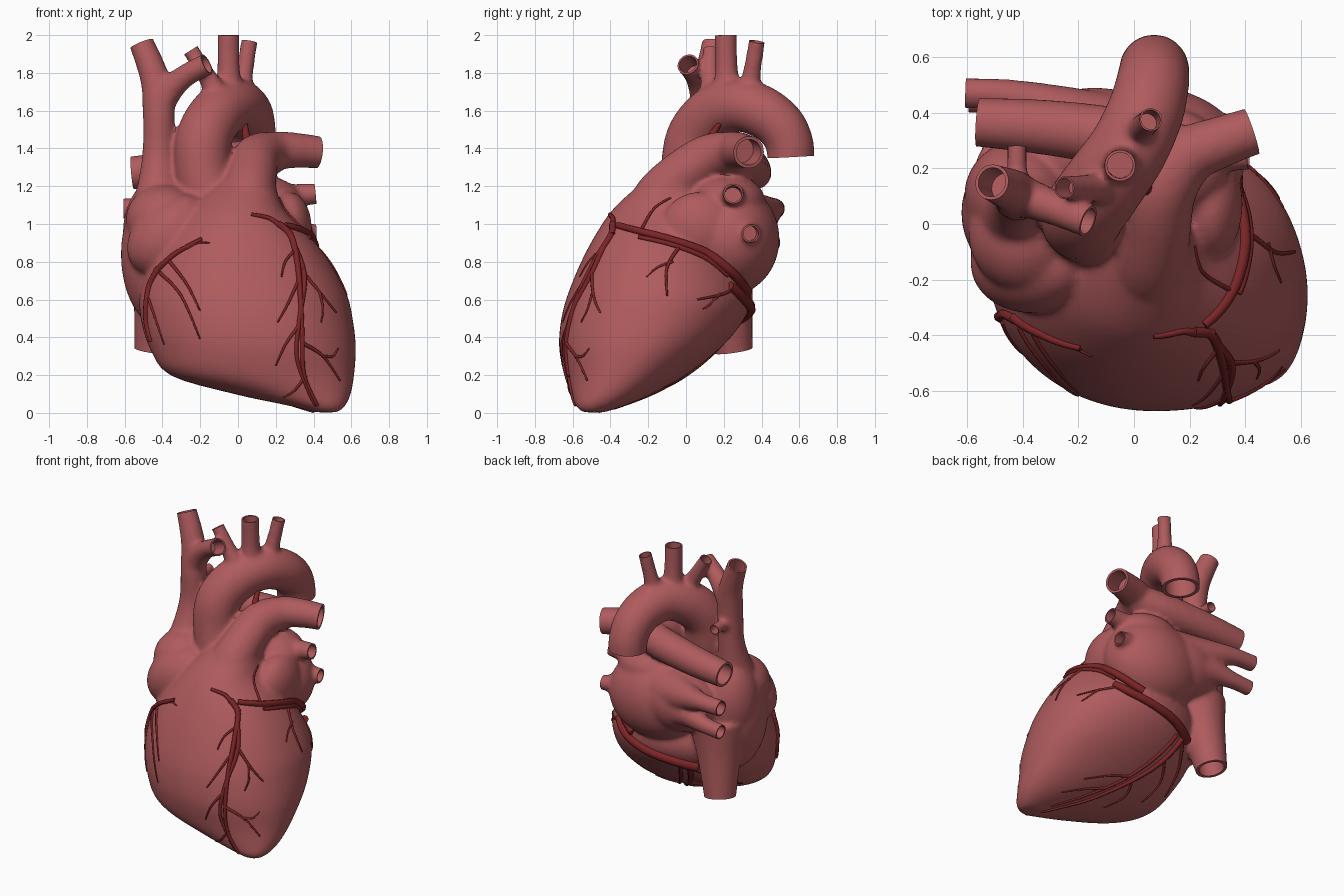
import bpy, bmesh
from math import sin, cos, pi, radians, copysign
from mathutils import Vector, Matrix, Euler
from mathutils.bvhtree import BVHTree


def spline(pts, n=6):
    pts = [Vector(p) for p in pts]
    out, last = [], len(pts) - 1
    for i in range(last):
        p0, p1, p2, p3 = pts[max(i - 1, 0)], pts[i], pts[i + 1], pts[min(i + 2, last)]
        for k in range(n):
            t = k / n
            out.append((p1 * 2 + (p2 - p0) * t + (p0 * 2 - p1 * 5 + p2 * 4 - p3) * t ** 2
                        + (p1 * 3 - p0 - p2 * 3 + p3) * t ** 3) * 0.5)
    return out + [pts[-1]]


def skin(bm, rings):
    vr = [[bm.verts.new(c) for c in r] for r in rings]
    for a, b in zip(vr, vr[1:]):
        for i in range(len(a)):
            bm.faces.new((a[i - 1], a[i], b[i], b[i - 1]))
    bm.faces.new(vr[0])
    bm.faces.new(vr[-1])


def sweep(bm, pts, sides=28):
    """Round tube through (x, y, z, radius) points."""
    P = [Vector(p[:3]) for p in pts]
    t = (P[1] - P[0] if P[1] != P[0] else P[2] - P[0]).normalized()
    q = t.to_track_quat('Z', 'Y')
    rings = []
    for i, p in enumerate(P):
        t2 = (P[min(i + 1, len(P) - 1)] - P[max(i - 1, 0)]).normalized()
        q = t.rotation_difference(t2) @ q
        t = t2
        rings.append([p + q @ Vector((cos(a), sin(a), 0)) * pts[i][3]
                      for a in (2 * pi * k / sides for k in range(sides))])
    skin(bm, rings)


def blob(bm, c, r, rot=(0, 0, 0)):
    m = Matrix.Translation(c) @ Euler(rot).to_matrix().to_4x4() @ Matrix.Diagonal((*r, 1))
    bmesh.ops.create_icosphere(bm, subdivisions=4, radius=1, matrix=m)


def finish(bm, name):
    bmesh.ops.recalc_face_normals(bm, faces=bm.faces[:])
    me = bpy.data.meshes.new(name)
    bm.to_mesh(me)
    bm.free()
    ob = bpy.data.objects.new(name, me)
    bpy.context.collection.objects.link(ob)
    return ob


def colour(ob, name, rgb):
    mat = bpy.data.materials.new(name)
    mat.diffuse_color = (*rgb, 1)
    ob.data.materials.clear()
    ob.data.materials.append(mat)


solid, cuts = bmesh.new(), bmesh.new()


def vessel(*pts):
    """Great vessel: solid tube plus a cutter that trims and hollows its far end."""
    p = spline(pts)
    end, r = p[-1].to_3d(), p[-1][3]
    d = (end - p[-2].to_3d()).normalized()
    sweep(solid, p + [Vector((*(end + d * 0.035), r))])
    sweep(cuts, [(*(end + d * s), r * k) for s, k in
                 ((-min(0.13, 2 * r), 0.8), (0, 0.8), (0, 1.25), (0.07, 1.25))])


# ventricles: level sections z, x min, x max, y min, y max
sections = [(0.003, .41, .53, -.55, -.43), (.04, .26, .57, -.585, -.32), (.1, -.02, .597, -.61, -.18),
            (.2, -.36, .615, -.645, .0), (.35, -.47, .624, -.672, .19), (.5, -.515, .607, -.66, .31),
            (.63, -.52, .575, -.625, .345), (.8, -.46, .485, -.555, .28), (.95, -.36, .37, -.475, .2),
            (1.08, -.25, .245, -.385, .15), (1.2, -.13, .2, -.255, .12), (1.27, -.04, .19, -.16, .1)]
rings = []
for z, x0, x1, y0, y1 in spline(sections, 4):
    ring = []
    for k in range(64):
        c, s = cos(2 * pi * k / 64), sin(2 * pi * k / 64)
        e = 0.88 if c > 0 and s < 0 else 1.0  # fuller at the front right
        ring.append(Vector(((x0 + x1) / 2 + (x1 - x0) / 2 * copysign(abs(c) ** e, c),
                            (y0 + y1) / 2 + (y1 - y0) / 2 * copysign(abs(s) ** e, s), z)))
    rings.append(ring)
skin(solid, rings)

# right atrium and its appendage
blob(solid, (-.385, .04, .84), (.235, .25, .4))
blob(solid, (-.41, .1, .95), (.2, .2, .3))
blob(solid, (-.39, -.03, 1.02), (.205, .22, .19))
blob(solid, (-.355, -.13, .94), (.26, .19, .19), (0, -.7, .12))
blob(solid, (-.29, -.12, 1.05), (.125, .15, .11), (0, -.3, 0))
# left atrium and its appendage
blob(solid, (.05, .235, .92), (.35, .26, .295))
blob(solid, (-.14, .27, .96), (.3, .22, .22))
blob(solid, (-.22, .32, 1), (.22, .16, .16))
blob(solid, (.1, .22, 1.12), (.24, .2, .14))
blob(solid, (.27, .07, .98), (.12, .2, .19))

# aorta and its three branches
vessel((-.1, -.02, 1, .15), (-.18, .01, 1.25, .148), (-.18, .04, 1.45, .148), (-.11, .14, 1.58, .147),
       (-.02, .27, 1.63, .142), (.04, .4, 1.595, .138), (.066, .5, 1.52, .132), (.072, .547, 1.43, .127),
       (.072, .555, 1.355, .125))
vessel((-.08, .14, 1.62, .08), (-.14, .13, 1.74, .055), (-.2, .13, 1.84, .046), (-.25, .13, 1.92, .044))
vessel((-.04, .22, 1.66, .09), (-.05, .215, 1.8, .062), (-.05, .21, 2, .058))
vessel((.01, .32, 1.66, .08), (.03, .345, 1.78, .05), (.06, .375, 1.965, .044))
# pulmonary trunk with left and right arteries
vessel((.03, -.18, .95, .16), (.05, -.14, 1.12, .15), (.075, -.02, 1.26, .13), (.1, .12, 1.35, .125),
       (.19, .24, 1.385, .105), (.3, .29, 1.39, .094), (.422, .332, 1.38, .086))
vessel((.2, .24, 1.37, .1), (0, .3, 1.33, .108), (-.3, .345, 1.295, .1), (-.56, .365, 1.27, .088))
# upper and lower great veins, cross vein, small rear vein
vessel((-.41, .02, 1.05, .17), (-.42, .06, 1.2, .115), (-.42, .09, 1.38, .086), (-.42, .1, 1.6, .085),
       (-.44, .12, 1.77, .078), (-.51, .15, 1.955, .066))
vessel((-.38, .17, .82, .2), (-.41, .21, .6, .145), (-.445, .25, .33, .104))
vessel((-.43, .1, 1.58, .07), (-.36, .085, 1.71, .07), (-.27, .05, 1.79, .06), (-.165, .01, 1.845, .06))
vessel((-.42, .1, 1.5, .045), (-.42, .2, 1.52, .038), (-.42, .28, 1.52, .037))
# pulmonary veins
vessel((.16, .22, 1.05, .12), (.28, .245, 1.14, .07), (.41, .25, 1.16, .055))
vessel((.2, .3, .93, .12), (.3, .33, .95, .065), (.41, .345, .95, .05))
vessel((-.1, .31, 1.02, .17), (-.3, .41, 1.06, .095), (-.45, .46, 1.08, .06), (-.605, .47, 1.08, .055))
vessel((-.1, .31, .93, .17), (-.3, .4, .94, .095), (-.44, .44, .915, .058), (-.59, .45, .9, .052))

# fuse everything into one smooth body, then open the vessel ends
body = finish(solid, "heart_body")
cutter = finish(cuts, "vessel_end_cutter")
cutter.hide_render = True
mod = body.modifiers.new("fuse", 'REMESH')
mod.mode, mod.voxel_size = 'VOXEL', 0.014
mod = body.modifiers.new("soften", 'SMOOTH')
mod.factor, mod.iterations = 0.5, 10
mod = body.modifiers.new("hollow", 'BOOLEAN')
mod.operation, mod.solver, mod.object = 'DIFFERENCE', 'EXACT', cutter
dg = bpy.context.evaluated_depsgraph_get()
mesh = bpy.data.meshes.new_from_object(body.evaluated_get(dg))
body.modifiers.clear()
body.data = mesh
bpy.data.objects.remove(cutter)
mesh.shade_smooth()
mesh.set_sharp_from_angle(angle=radians(45))
colour(body, "heart_red", (.43, .105, .11))

# coronary vessels: drawn in one view and projected onto the body
tree = BVHTree.FromPolygons([v.co for v in mesh.vertices], [p.vertices[:] for p in mesh.polygons])
cast = {"front": (lambda u, v: (u, -2, v), (0, 1, 0)), "back": (lambda u, v: (u, 2, v), (0, -1, 0)),
        "right": (lambda u, v: (2, u, v), (-1, 0, 0)), "below": (lambda u, v: (u, v, -2), (0, 0, 1))}
cor = bmesh.new()


def coronary(view, r0, r1, *pts):
    org, d = cast[view]
    path = spline(pts, 7)
    out = []
    for i, (u, v) in enumerate(path):
        hit, nrm = tree.ray_cast(Vector(org(u, v)), Vector(d))[:2]
        r = r0 + (r1 - r0) * i / (len(path) - 1)
        if hit and (not out or (hit - out[-1].to_3d()).length < 0.16):
            out.append(Vector((*(hit + nrm * r * 0.2), r)))
    if len(out) > 2:
        sweep(cor, out, 8)


# front descending artery and vein with side branches
coronary("front", .01, .018, (.07, 1.05), (.16, 1.03), (.22, .99), (.28, .94))
coronary("front", .02, .009, (.21, 1), (.28, .93), (.315, .78), (.33, .6), (.34, .4), (.35, .2), (.42, .04))
coronary("front", .016, .007, (.29, .9), (.35, .72), (.325, .5), (.31, .3), (.37, .12), (.41, .04))
coronary("front", .011, .005, (.33, .76), (.43, .64), (.52, .53))
coronary("front", .008, .004, (.43, .64), (.45, .55), (.44, .48))
coronary("front", .011, .005, (.34, .37), (.45, .3), (.54, .17))
coronary("front", .009, .004, (.45, .3), (.5, .3), (.53, .34))
coronary("front", .01, .004, (.32, .46), (.25, .36), (.2, .25))
coronary("front", .009, .004, (.32, .7), (.26, .57), (.21, .48))
coronary("front", .009, .004, (.36, .2), (.3, .12), (.24, .08))
coronary("front", .009, .004, (.3, .86), (.25, .8), (.23, .72))
# circumflex vessels on the left side, running into the rear groove
coronary("right", .018, .027, (-.36, .99), (-.25, .96), (-.1, .92), (.1, .85), (.24, .75), (.32, .64))
coronary("right", .012, .016, (-.25, .93), (-.08, .89), (.1, .82), (.22, .73))
coronary("right", .009, .005, (-.24, .96), (-.17, 1.08), (-.08, 1.14))
coronary("right", .011, .005, (-.02, .9), (-.1, .77), (-.1, .62))
coronary("right", .008, .004, (-.07, .8), (-.15, .77), (-.21, .72))
coronary("right", .011, .005, (.29, .68), (.2, .63), (.06, .6))
coronary("right", .008, .004, (.18, .63), (.12, .57), (.09, .55))
coronary("back", .027, .033, (.36, .67), (.27, .61), (.1, .56), (-.1, .52), (-.25, .48))
# right coronary artery with branches
coronary("front", .011, .019, (-.19, .92), (-.33, .84), (-.43, .75))
coronary("front", .019, .013, (-.42, .76), (-.47, .66), (-.485, .5), (-.46, .38))
coronary("front", .01, .004, (-.36, .8), (-.27, .68), (-.2, .54))
coronary("front", .01, .004, (-.41, .74), (-.3, .62), (-.2, .39))
coronary("front", .008, .004, (-.27, .87), (-.21, .9), (-.15, .9))
coronary("front", .009, .004, (-.47, .6), (-.43, .48), (-.39, .36))
# underside vessels towards the apex
coronary("below", .02, .007, (-.2, .24), (-.12, .12), (.03, -.05), (.2, -.26), (.4, -.46))
coronary("below", .014, .006, (-.14, .26), (-.03, .1), (.1, -.07), (.25, -.24), (.38, -.38))
coronary("below", .01, .004, (.05, 0), (.18, -.04), (.32, -.12))
coronary("below", .01, .004, (.14, -.12), (.28, -.18), (.4, -.26))
coronary("below", .011, .004, (-.14, .14), (-.22, 0), (-.2, -.16))
coronary("below", .01, .004, (0, -.02), (-.04, -.14), (.02, -.28))
coronary("below", .014, .005, (-.22, .22), (-.32, .06), (-.36, -.12))
# small cord between the arch and the pulmonary trunk
sweep(cor, spline([(.05, .12, 1.44, .025), (.04, .15, 1.49, .018), (.04, .19, 1.55, .01)], 4), 10)
arteries = finish(cor, "coronary_vessels")
arteries.data.shade_smooth()
arteries.data.set_sharp_from_angle(angle=radians(60))
colour(arteries, "coronary_red", (.2, .018, .02))
